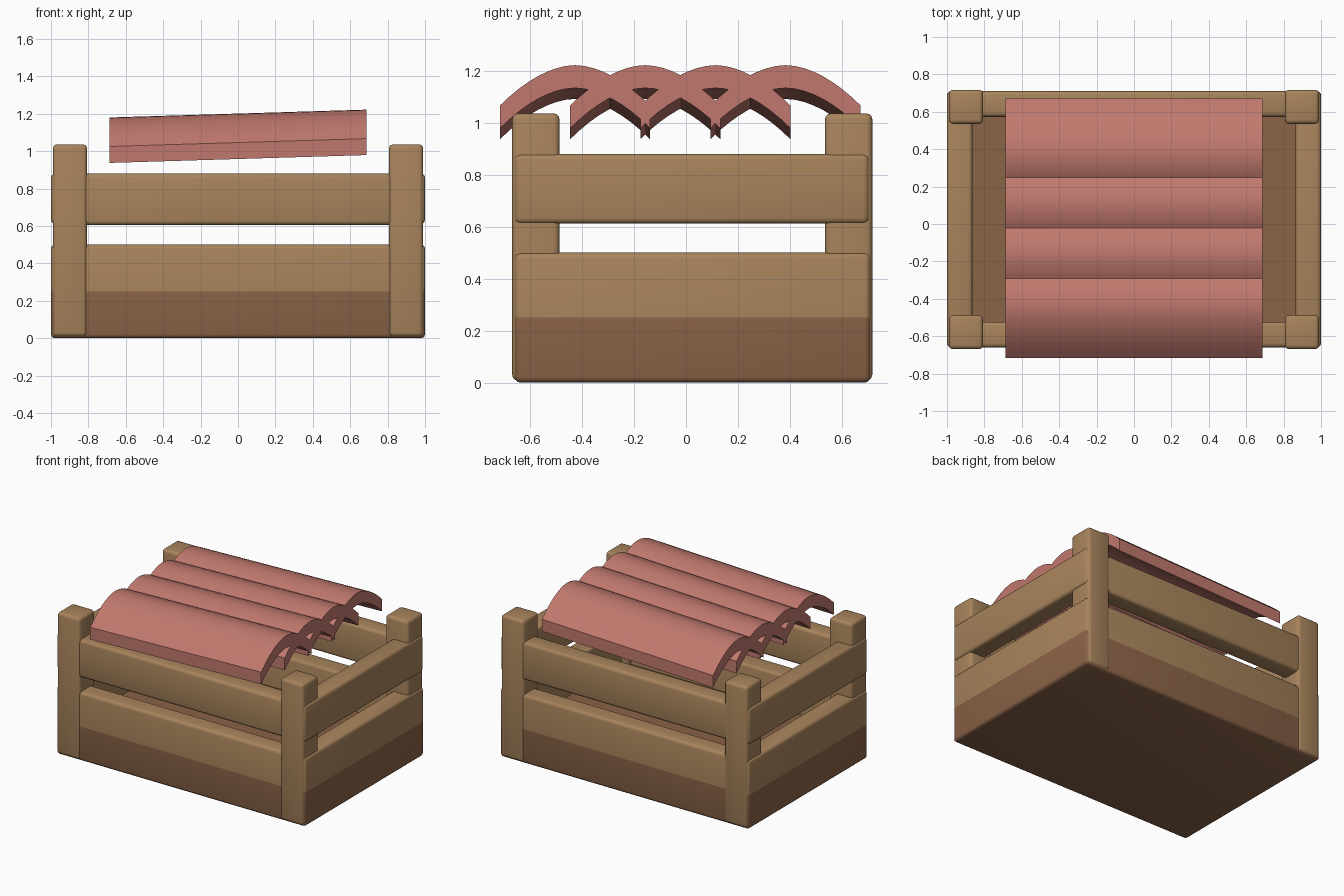
import bpy, bmesh, math
from mathutils import Vector

old = bpy.data.objects.get("Cube")
if old:
    bpy.data.objects.remove(old)


def material(name, rgb):
    m = bpy.data.materials.new(name)
    m.use_nodes = True
    m.diffuse_color = (*rgb, 1)
    m.node_tree.nodes["Principled BSDF"].inputs["Base Color"].default_value = (*rgb, 1)
    return m


TAN = material("tan wood", (0.39, 0.23, 0.107))
BROWN = material("brown wood", (0.255, 0.125, 0.063))
CLAY = material("red clay", (0.53, 0.19, 0.155))


def finish(bm, name, mats, angle=40):
    bmesh.ops.recalc_face_normals(bm, faces=bm.faces)
    me = bpy.data.meshes.new(name)
    bm.to_mesh(me)
    bm.free()
    ob = bpy.data.objects.new(name, me)
    bpy.context.collection.objects.link(ob)
    for m in mats:
        me.materials.append(m)
    bpy.ops.object.select_all(action="DESELECT")
    ob.select_set(True)
    bpy.context.view_layer.objects.active = ob
    bpy.ops.object.shade_smooth_by_angle(angle=math.radians(angle))
    return ob


def box_mesh(lo, hi):
    bm = bmesh.new()
    bmesh.ops.create_cube(bm, size=1)
    lo, hi = Vector(lo), Vector(hi)
    for v in bm.verts:
        v.co = (lo + hi) / 2 + v.co * (hi - lo)
    return bm


def round_edges(bm, edges, r=0.022):
    bmesh.ops.bevel(bm, geom=edges, offset=r, segments=3, profile=0.5,
                    affect="EDGES", clamp_overlap=True)


def board(name, lo, hi):
    bm = box_mesh(lo, hi)
    round_edges(bm, bm.edges[:])
    return finish(bm, name, [TAN])


# Extents of the crate
FRONT, BACK, WALL, FLOOR, RIM = -0.66, 0.71, 0.137, 0.25, 0.5

# Lower tub: solid floor with a low wall, brown up to floor height
bm = box_mesh((-1, FRONT, 0), (1, BACK, RIM))
top = max(bm.faces, key=lambda f: f.calc_center_median().z)
bmesh.ops.inset_region(bm, faces=[top], thickness=WALL, use_even_offset=True)
down = bmesh.ops.extrude_face_region(bm, geom=[top])
bmesh.ops.translate(bm, vec=(0, 0, FLOOR - RIM),
                    verts=[g for g in down["geom"] if isinstance(g, bmesh.types.BMVert)])
if top.is_valid:
    bmesh.ops.delete(bm, geom=[top], context="FACES")
sharp = [e for e in bm.edges
         if not all(abs(v.co.z - FLOOR) < 0.001 for v in e.verts)
         and e.calc_face_angle(0) > 0.5
         and not (min(v.co.z for v in e.verts) > 0.2 and max(v.co.z for v in e.verts) - min(v.co.z for v in e.verts) > 0.1)]
round_edges(bm, sharp)
bmesh.ops.bisect_plane(bm, geom=bm.verts[:] + bm.edges[:] + bm.faces[:],
                       plane_co=(0, 0, FLOOR), plane_no=(0, 0, 1))
for f in bm.faces:
    f.material_index = 1 if f.calc_center_median().z < FLOOR + 0.001 else 0
finish(bm, "lower_tub", [TAN, BROWN])

# Upper boards on all four sides
board("front_board", (-0.97, FRONT, 0.605), (0.97, FRONT + WALL, 0.88))
board("back_board", (-0.97, BACK - WALL, 0.605), (0.97, BACK, 0.88))
for side, s in (("left", 1), ("right", -1)):
    xs = sorted((s, s * (1 - WALL)))
    board(side + "_board", (xs[0], FRONT, 0.612), (xs[1], BACK - 0.005, 0.88))

    # Corner posts
    xs = sorted((s * 0.807, s * 0.99))
    for end, y in (("front", -0.669), ("back", 0.535)):
        board(f"{end}_{side}_post", (xs[0], y, 0.008), (xs[1], y + 0.182, 1.036))

# Roof: four overlapping curved tiles, rising slightly toward the left
HALF, DROP, THICK, LENGTH, SLOPE, STEPS = 0.289, 0.155, 0.088, 0.688, 0.0305, 16
for i in range(4):
    centre = -0.427 + 0.27 * i
    bm = bmesh.new()
    rows = []
    for k in range(STEPS + 1):
        t = 2 * k / STEPS - 1
        z = 1.201 - DROP * abs(t) ** 1.85
        rows.append([bm.verts.new((x, centre + HALF * t, z - d + SLOPE * x))
                     for x, d in ((-LENGTH, 0), (LENGTH, 0), (LENGTH, THICK), (-LENGTH, THICK))])
    for a, b in zip(rows, rows[1:]):
        for j in range(4):
            n = (j + 1) % 4
            bm.faces.new((a[j], a[n], b[n], b[j]))
    bm.faces.new(rows[0])
    bm.faces.new(rows[-1])
    finish(bm, f"roof_tile_{i + 1}", [CLAY], 30)
